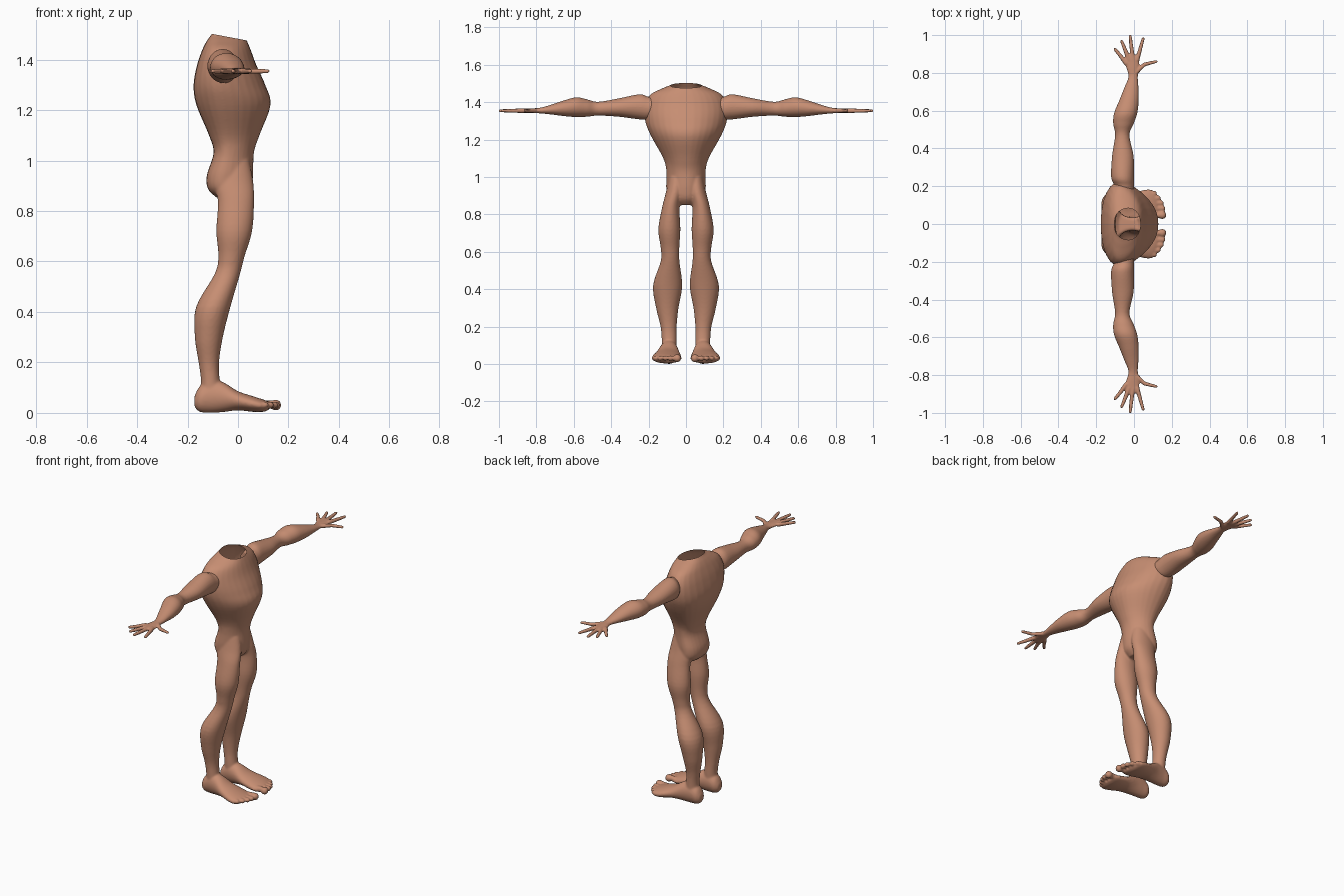
import bpy, bmesh, math
from mathutils import Vector

if "Cube" in bpy.data.objects:
    bpy.data.objects.remove(bpy.data.objects["Cube"])

skin = bpy.data.materials.new("skin")
skin.diffuse_color = (0.57, 0.27, 0.17, 1)
skin.use_nodes = True
skin.node_tree.nodes["Principled BSDF"].inputs["Base Color"].default_value = skin.diffuse_color
SEG = 28


def catmull(p0, p1, p2, p3, t):
    return [0.5 * (2 * b + (c - a) * t + (2 * a - 5 * b + 4 * c - d) * t * t
                   + (3 * b - a - 3 * c + d) * t ** 3) for a, b, c, d in zip(p0, p1, p2, p3)]


def loft(bm, axis, rows, side=1, taper=0.0, power=2.0, steps=5):
    """Closed tube; each row is (position, low u, high u, low v, high v) along the axis."""
    order = {'X': (1, 2, 0), 'Y': (0, 2, 1), 'Z': (0, 1, 2)}[axis]
    fine = []
    for i in range(len(rows) - 1):
        quad = [rows[max(i - 1, 0)], rows[i], rows[i + 1], rows[min(i + 2, len(rows) - 1)]]
        fine += [catmull(*quad, k / steps) for k in range(steps)]
    fine.append(rows[-1])
    rings = []
    for t, u0, u1, v0, v1 in fine:
        ring = []
        for k in range(SEG):
            a = 2 * math.pi * k / SEG
            c = math.copysign(abs(math.cos(a)) ** (2 / power), math.cos(a))
            s = math.copysign(abs(math.sin(a)) ** (2 / power), math.sin(a))
            co = [0, 0, 0]
            co[order[0]] = (u0 + u1) / 2 + c * (u1 - u0) / 2
            co[order[1]] = (v0 + v1) / 2 + s * (1 - taper * c) * (v1 - v0) / 2
            co[order[2]] = t
            ring.append(bm.verts.new((co[0], co[1] * side, co[2])))
        rings.append(ring)
    for r, q in zip(rings, rings[1:]):
        for k in range(SEG):
            n = (k + 1) % SEG
            bm.faces.new((r[k], r[n], q[n], q[k]))
    bm.faces.new(rings[0])
    bm.faces.new(rings[-1])


def digit(bm, points, radii, side=1):
    """Tapered finger or toe with round joints."""
    pts = [Vector((x, y * side, z)) for x, y, z in points]
    for p, r in zip(pts, radii):
        made = bmesh.ops.create_uvsphere(bm, u_segments=14, v_segments=10, radius=r)
        bmesh.ops.translate(bm, verts=made['verts'], vec=p)
    for p, q, r1, r2 in zip(pts, pts[1:], radii, radii[1:]):
        d = q - p
        made = bmesh.ops.create_cone(bm, cap_ends=True, segments=14, radius1=r1, radius2=r2, depth=d.length)
        bmesh.ops.rotate(bm, verts=made['verts'], matrix=d.to_track_quat('Z', 'Y').to_matrix())
        bmesh.ops.translate(bm, verts=made['verts'], vec=(p + q) / 2)


def fuse(name, bm, voxel, smooth):
    """Blend overlapping volumes into one smooth skin."""
    bmesh.ops.recalc_face_normals(bm, faces=bm.faces)
    me = bpy.data.meshes.new(name)
    bm.to_mesh(me)
    bm.free()
    ob = bpy.data.objects.new(name, me)
    bpy.context.collection.objects.link(ob)
    m = ob.modifiers.new("blend", 'REMESH')
    m.mode = 'VOXEL'
    m.voxel_size = voxel
    m = ob.modifiers.new("soften", 'SMOOTH')
    m.factor = 0.5
    m.iterations = smooth
    dg = bpy.context.evaluated_depsgraph_get()
    new = bpy.data.meshes.new_from_object(ob.evaluated_get(dg))
    ob.modifiers.clear()
    ob.data = new
    new.materials.clear()
    new.materials.append(skin)
    new.polygons.foreach_set("use_smooth", [True] * len(new.polygons))
    return ob


# Torso, tapering to a narrower chest front
body = bmesh.new()
torso = [(.85, -.08, .02, .06), (.885, -.118, .05, .095), (.94, -.124, .06, .103),
         (1.03, -.097, .063, .102), (1.10, -.115, .085, .118), (1.22, -.165, .129, .182),
         (1.30, -.176, .108, .212), (1.38, -.162, .072, .215), (1.44, -.141, .05, .185),
         (1.475, -.123, .035, .12), (1.50, -.105, .02, .065), (1.53, -.09, .01, .05)]
loft(body, 'Z', [(z, a, b, -w, w) for z, a, b, w in torso], taper=0.22, power=2.2)

# Legs, feet and toes on both sides
leg = [(1.0, -.08, .045, .005, .09), (.92, -.10, .06, .012, .107), (.84, -.08, .064, .034, .127),
       (.72, -.086, .056, .03, .148), (.62, -.078, .026, .036, .135), (.55, -.093, .008, .035, .135),
       (.42, -.166, -.03, .02, .176), (.30, -.171, -.06, .04, .16), (.20, -.156, -.075, .05, .136),
       (.13, -.147, -.072, .05, .13), (.06, -.15, -.06, .05, .13)]
foot = [(-.173, .07, .11, .025, .065), (-.152, .05, .13, .004, .105), (-.11, .045, .135, 0, .13),
        (-.06, .04, .145, .003, .122), (0, .03, .165, .01, .086), (.06, .024, .182, .004, .066),
        (.10, .025, .178, .004, .053), (.122, .035, .14, .012, .045)]
toes = [(.15, .047, .022), (.152, .083, .015), (.145, .111, .014), (.129, .138, .014), (.108, .162, .014)]
for side in (1, -1):
    loft(body, 'Z', leg, side)
    loft(body, 'X', foot, side)
    for x, y, r in toes:
        digit(body, [(x - .06, y, .03), (x - .02, y, .034), (x, y, .031)], [r * .8, r * .75, r], side)
body_ob = fuse("body", body, 0.006, 5)

# Open, sloping neck hole
bm = bmesh.new()
bm.from_mesh(body_ob.data)
bmesh.ops.bisect_plane(bm, geom=bm.verts[:] + bm.edges[:] + bm.faces[:], dist=1e-5,
                       plane_co=(-.04, 0, 1.49), plane_no=(.19, 0, 1), clear_outer=True)
bm.to_mesh(body_ob.data)
bm.free()

# Arms with palm, fingers and thumb
arm = [(.16, -.10, .0, 1.32, 1.42), (.205, -.105, .0, 1.308, 1.43), (.25, -.121, .0, 1.308, 1.442),
       (.36, -.116, -.002, 1.322, 1.42), (.47, -.10, -.024, 1.328, 1.402), (.53, -.11, -.002, 1.322, 1.415),
       (.585, -.106, .017, 1.32, 1.426), (.65, -.08, .025, 1.325, 1.41), (.72, -.052, .024, 1.334, 1.387),
       (.78, -.03, .02, 1.34, 1.37), (.83, -.042, .027, 1.342, 1.367), (.87, -.052, .03, 1.344, 1.365),
       (.89, -.038, .022, 1.347, 1.362)]
fingers = [[(-.042, .85), (-.075, .895), (-.101, .925)], [(-.027, .87), (-.048, .925), (-.065, .967)],
           [(-.006, .87), (-.014, .94), (-.02, .994)], [(.017, .87), (.034, .93), (.048, .981)],
           [(.008, .80), (.055, .845), (.117, .86)]]
for side, name in ((1, "left_arm"), (-1, "right_arm")):
    bm = bmesh.new()
    loft(bm, 'Y', arm, side)
    for f in fingers:
        digit(bm, [(x, y, 1.354) for x, y in f], [.0125, .0105, .0085], side)
    fuse(name, bm, 0.005, 3)
